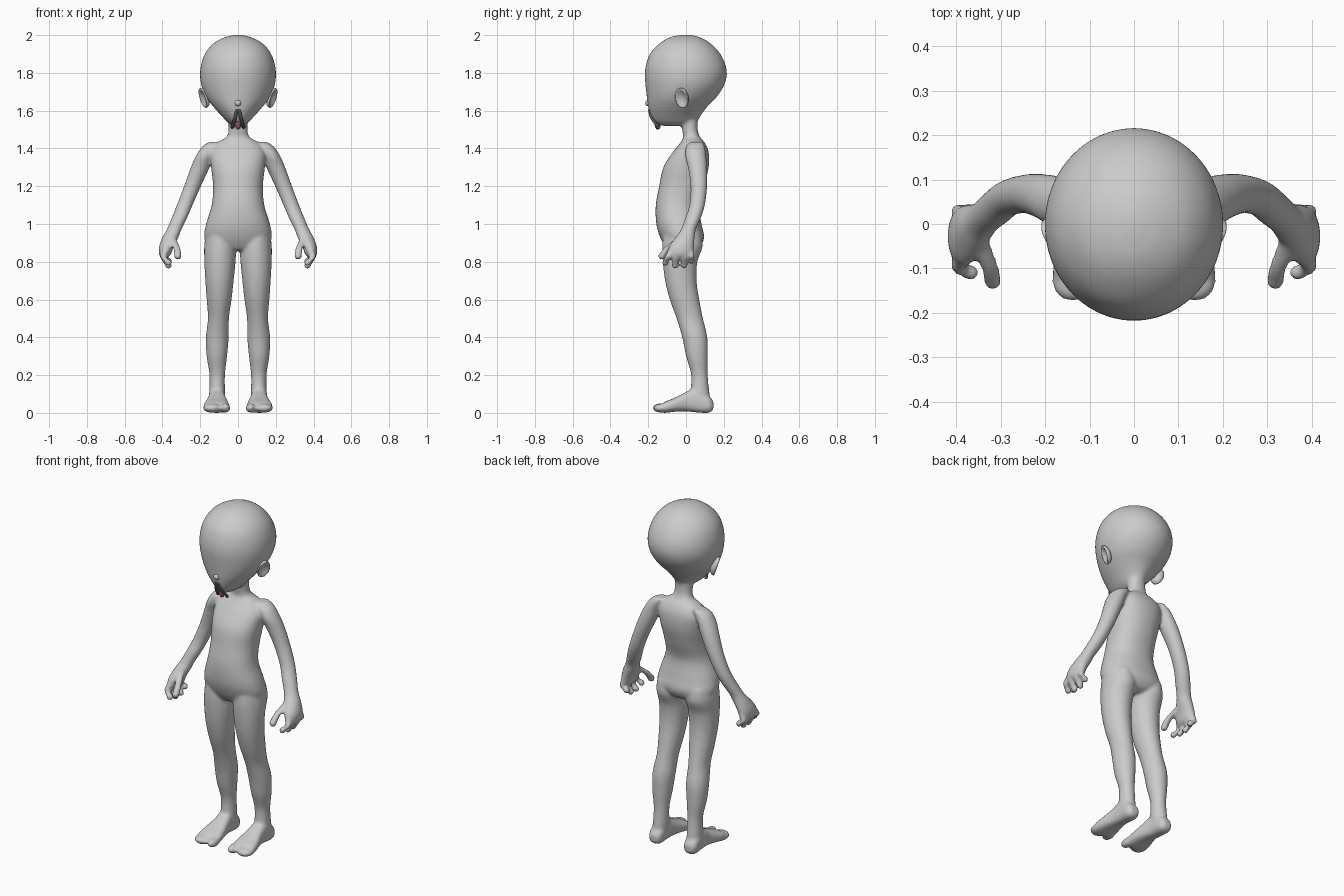
import bpy, bmesh, math
from mathutils import Vector, Matrix

cube = bpy.data.objects.get("Cube")
if cube:
    bpy.data.objects.remove(cube, do_unlink=True)


def material(name, color):
    mat = bpy.data.materials.new(name)
    mat.use_nodes = True
    mat.diffuse_color = (*color, 1)
    mat.node_tree.nodes["Principled BSDF"].inputs["Base Color"].default_value = (*color, 1)
    return mat


grey = material("light grey", (0.6, 0.6, 0.6))
dark = material("dark grey", (0.1, 0.1, 0.1))
red = material("dull red", (0.3, 0.1, 0.1))


def make_object(name, bm, mat):
    bmesh.ops.recalc_face_normals(bm, faces=bm.faces[:])
    for face in bm.faces:
        face.smooth = True
    mesh = bpy.data.meshes.new(name)
    bm.to_mesh(mesh)
    bm.free()
    mesh.materials.append(mat)
    obj = bpy.data.objects.new(name, mesh)
    bpy.context.collection.objects.link(obj)
    return obj


def smooth_rows(rows, steps=4):
    """Catmull-Rom interpolation between cross-sections."""
    rows = [Vector(r) for r in rows]
    out = []
    for i in range(len(rows) - 1):
        a, b, c = rows[max(i - 1, 0)], rows[i], rows[i + 1]
        d = rows[min(i + 2, len(rows) - 1)]
        for k in range(steps):
            t = k / steps
            out.append(b + (c - a) * (t / 2) + (a * 2 - b * 5 + c * 4 - d) * (t * t / 2)
                       + (b * 3 - a - c * 3 + d) * (t ** 3 / 2))
    return out + [rows[-1]]


def loft(bm, rows, side=1, axis="z", power=1.0, sides=32):
    """Rows are (station, low a, high a, low b, high b) bounds of rounded sections."""
    rings = []
    for s, a0, a1, b0, b1 in smooth_rows(rows):
        ring = []
        for k in range(sides):
            angle = math.tau * k / sides
            c, n = math.cos(angle), math.sin(angle)
            a = (a0 + a1) / 2 + (a1 - a0) / 2 * math.copysign(abs(c) ** power, c)
            b = (b0 + b1) / 2 + (b1 - b0) / 2 * math.copysign(abs(n) ** power, n)
            ring.append(bm.verts.new((a * side, b, s) if axis == "z" else (a * side, s, b)))
        rings.append(ring)
    for low, high in zip(rings, rings[1:]):
        for k in range(sides):
            j = (k + 1) % sides
            bm.faces.new((low[k], low[j], high[j], high[k]))
    bm.faces.new(rings[0])
    bm.faces.new(rings[-1])


def ball(bm, center, radii, side=1):
    x, y, z = center
    matrix = Matrix.Translation((x * side, y, z)) @ Matrix.Diagonal((*radii, 1))
    return bmesh.ops.create_uvsphere(bm, u_segments=24, v_segments=16, radius=1,
                                     matrix=matrix)["verts"]


def finger(bm, points, r, side=1):
    """Rounded tapering tube that runs downward through the points."""
    loft(bm, [(z, x - r, x + r, y - r, y + r) for x, y, z in points], side, sides=16)
    ball(bm, points[-1], (r, r, r), side)


def symmetric(rows):
    return [(z, -h, h, y0, y1) for z, h, y0, y1 in rows]


head = symmetric([
    (2.002, .012, -.02, .02), (1.99, .065, -.08, .07), (1.96, .125, -.135, .125),
    (1.91, .17, -.185, .175), (1.85, .194, -.21, .207), (1.79, .201, -.218, .216),
    (1.73, .193, -.214, .2), (1.67, .168, -.207, .16), (1.62, .13, -.2, .112),
    (1.57, .085, -.185, .075), (1.54, .057, -.165, .06), (1.52, .03, -.13, .03)])

torso = symmetric([
    (1.58, .052, -.03, .062), (1.5, .05, -.02, .062), (1.46, .062, -.015, .075),
    (1.43, .11, -.03, .1), (1.38, .145, -.07, .12), (1.3, .142, -.12, .12),
    (1.2, .132, -.142, .095), (1.1, .139, -.16, .067), (1, .169, -.157, .082),
    (.93, .179, -.137, .096), (.88, .155, -.11, .075), (.86, .1, -.09, .04)])

leg = [
    (.95, .02, .17, -.12, .08), (.88, .01, .179, -.126, .088), (.8, .013, .178, -.123, .06),
    (.7, .023, .173, -.111, .056), (.6, .034, .166, -.086, .07), (.5, .048, .159, -.05, .09),
    (.4, .049, .17, -.02, .113), (.3, .058, .166, 0, .116), (.2, .069, .151, .027, .115),
    (.1, .069, .153, .02, .125), (.05, .075, .155, 0, .13)]

foot = [
    (.145, .09, .135, .02, .06), (.12, .074, .154, 0, .09), (.05, .07, .156, .003, .13),
    (0, .062, .16, .008, .11), (-.06, .05, .176, .006, .08), (-.11, .044, .184, 0, .06),
    (-.13, .05, .176, .002, .045)]

arm = [
    (1.435, .09, .15, .025, .09), (1.41, .1, .19, 0, .1), (1.36, .125, .223, -.005, .107),
    (1.3, .15, .25, .01, .112), (1.2, .196, .286, .024, .112), (1.1, .24, .324, .018, .1),
    (1.03, .27, .352, -.005, .078), (.97, .3, .378, -.027, .052), (.93, .315, .4, -.055, .046),
    (.88, .34, .418, -.09, .042), (.84, .355, .418, -.095, .036), (.825, .37, .41, -.08, .02)]

# Body: overlapping volumes fused into one smooth skin
bm = bmesh.new()
loft(bm, head, sides=48)
loft(bm, torso, power=.9, sides=48)
for side in (1, -1):
    loft(bm, leg, side)
    loft(bm, foot, side, axis="y", power=.75)
    # Big toe and the block of small toes
    ball(bm, (.066, -.132, .026), (.026, .046, .025), side)
    ball(bm, (.137, -.128, .025), (.048, .046, .024), side)
    loft(bm, arm, side)
    # Four curled fingers and a thumb
    for knuckle, tip, drop in ((-.08, -.11, .795), (-.043, -.058, .78),
                               (-.006, -.01, .782), (.025, .03, .805)):
        finger(bm, [(.385, knuckle, .86), (.395, (knuckle + tip) / 2, .825),
                    (.368, tip, drop)], .018, side)
    finger(bm, [(.345, -.04, .92), (.325, -.095, .875), (.318, -.128, .83)], .02, side)
body = make_object("body", bm, grey)
remesh = body.modifiers.new("fuse", "REMESH")
remesh.mode = "VOXEL"
remesh.voxel_size = .008
remesh.use_smooth_shade = True
soften = body.modifiers.new("soften", "SMOOTH")
soften.factor = .5
soften.iterations = 6

# Ears: flattened bowls with a raised rim, tilted out at the top and back
for side, label in ((1, "left"), (-1, "right")):
    bm = bmesh.new()
    verts = ball(bm, (0, 0, 0), (1, 1, 1))
    for v in verts:
        if v.co.x > 0:
            v.co.x -= 1.3 * v.co.x ** 2
    tilt = Matrix.Rotation(math.radians(-25), 4, "Z") @ Matrix.Rotation(math.radians(18), 4, "Y")
    place = Matrix.Translation((.183, -.022, 1.667)) @ tilt @ Matrix.Diagonal((.03, .038, .055, 1))
    bmesh.ops.transform(bm, matrix=Matrix.Scale(side, 4, (1, 0, 0)) @ place, verts=bm.verts[:])
    make_object(label + "_ear", bm, grey)

# Nose
bm = bmesh.new()
ball(bm, (0, -.201, 1.64), (.017, .015, .016))
make_object("nose", bm, grey)

# Mouth: two drooping lip flaps around a tongue
for side, label in ((1, "left"), (-1, "right")):
    bm = bmesh.new()
    finger(bm, [(.006, -.192, 1.605), (.016, -.18, 1.56), (.03, -.145, 1.512)], .009, side)
    make_object(label + "_lip", bm, dark)
bm = bmesh.new()
ball(bm, (0, -.15, 1.53), (.016, .016, .03))
make_object("tongue", bm, red)
